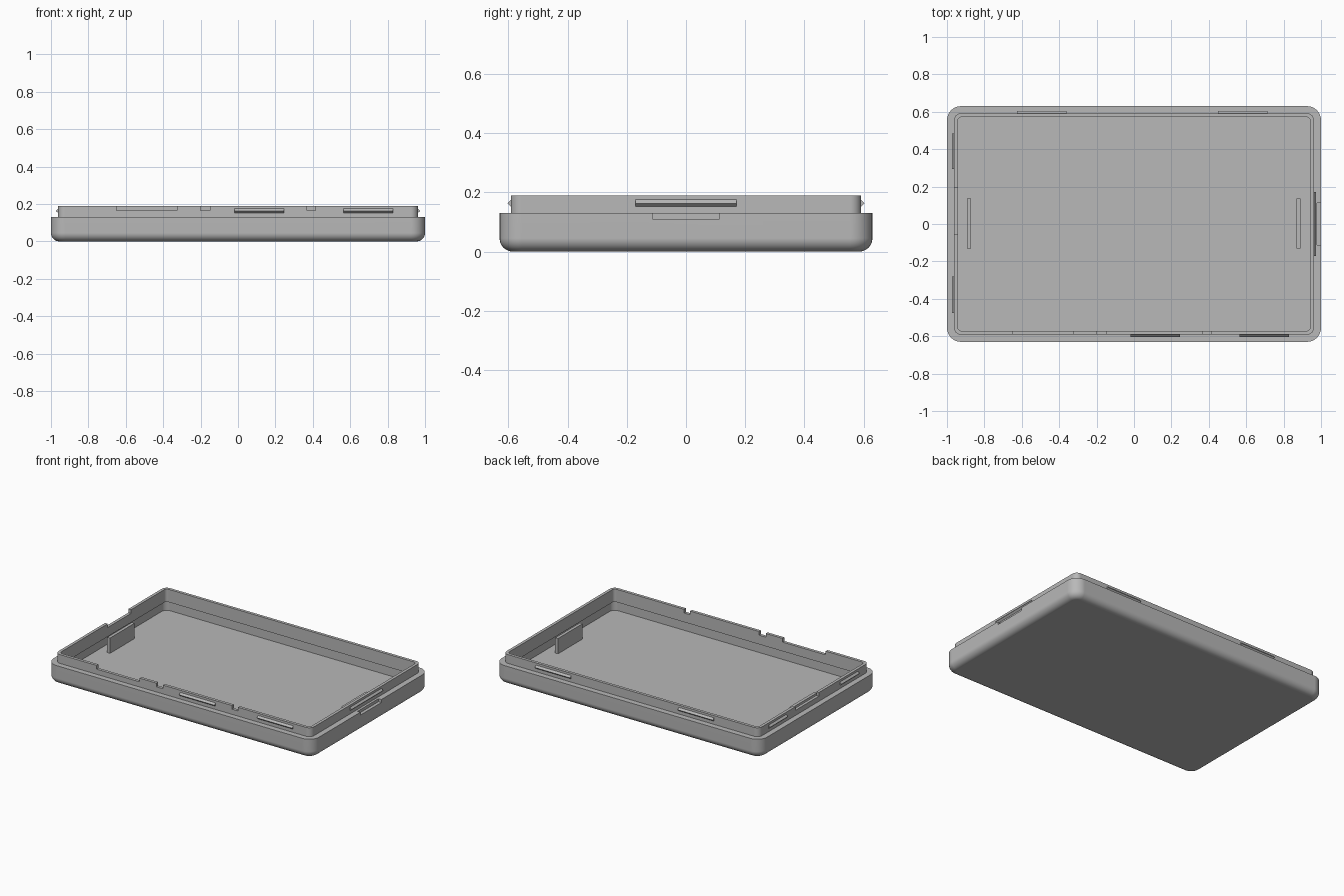
import bpy
import bmesh
import math

cube = bpy.data.objects.get("Cube")
if cube:
    bpy.data.objects.remove(cube, do_unlink=True)

grey = bpy.data.materials.new("plain_grey")
grey.use_nodes = True
grey.diffuse_color = (0.48, 0.48, 0.48, 1)
grey.node_tree.nodes["Principled BSDF"].inputs["Base Color"].default_value = (0.48, 0.48, 0.48, 1)

HX, HY = 1.0, 0.63        # outer half sizes
WALL, LIP = 0.038, 0.02   # wall and lip thickness
RIM, TOP, FLOOR = 0.13, 0.19, 0.036
CORNER, FILLET = 0.075, 0.045


def make_object(name, bm):
    bmesh.ops.recalc_face_normals(bm, faces=bm.faces)
    mesh = bpy.data.meshes.new(name)
    bm.to_mesh(mesh)
    bm.free()
    mesh.materials.append(grey)
    obj = bpy.data.objects.new(name, mesh)
    bpy.context.collection.objects.link(obj)
    return obj


def ring(bm, inset, z, steps=8):
    """Rounded rectangle, inset from the outer edge."""
    r = max(CORNER - inset, 0.02)
    verts = []
    for q, (sx, sy) in enumerate([(1, 1), (-1, 1), (-1, -1), (1, -1)]):
        cx, cy = sx * (HX - inset - r), sy * (HY - inset - r)
        for i in range(steps + 1):
            a = math.pi / 2 * (q + i / steps)
            verts.append(bm.verts.new((cx + r * math.cos(a), cy + r * math.sin(a), z)))
    return verts


def loft(name, profile, closed):
    """Skin (inset, z) rings; closed joins last to first, otherwise both ends are capped."""
    bm = bmesh.new()
    rings = [ring(bm, *p) for p in profile]
    pairs = list(zip(rings, rings[1:]))
    if closed:
        pairs.append((rings[-1], rings[0]))
    else:
        bm.faces.new(rings[0])
        bm.faces.new(rings[-1])
    for a, b in pairs:
        for i in range(len(a)):
            j = (i + 1) % len(a)
            bm.faces.new((a[i], a[j], b[j], b[i]))
    return make_object(name, bm)


def box(name, x, y, z):
    bm = bmesh.new()
    bmesh.ops.create_cube(bm, size=1)
    for v in bm.verts:
        for k, (lo, hi) in enumerate((x, y, z)):
            v.co[k] = lo if v.co[k] < 0 else hi
    return make_object(name, bm)


def cut(obj, *spans):
    cutter = box("cutter", *spans)
    cutter.hide_render = True
    mod = obj.modifiers.new("cut", "BOOLEAN")
    mod.operation, mod.solver, mod.object = "DIFFERENCE", "EXACT", cutter
    bpy.context.view_layer.objects.active = obj
    bpy.ops.object.modifier_apply(modifier=mod.name)
    bpy.data.objects.remove(cutter, do_unlink=True)


def smooth(obj):
    bpy.ops.object.select_all(action="DESELECT")
    obj.select_set(True)
    bpy.context.view_layer.objects.active = obj
    bpy.ops.object.shade_smooth_by_angle(angle=math.radians(30))
    mod = obj.modifiers.new("flat_normals", "WEIGHTED_NORMAL")
    mod.keep_sharp = True


# Tray with rounded bottom edge
profile = []
for i in range(9):
    a = math.pi / 2 * i / 8
    profile.append((FILLET * (1 - math.sin(a)), FILLET * (1 - math.cos(a))))
profile += [(0, RIM), (WALL, RIM), (WALL, FLOOR)]
tray = loft("tray", profile, closed=False)
# Pry slot in the +x rim
cut(tray, (HX - 0.022, HX + 0.1), (-0.113, 0.113), (0.11, RIM + 0.1))
smooth(tray)

# Thin lip set inside the tray wall
lip_bottom = 0.103
lip = loft("lip", [(WALL, lip_bottom), (WALL, TOP), (WALL + LIP, TOP), (WALL + LIP, lip_bottom)], closed=True)
notch = (0.165, TOP + 0.1)
for x in [(-0.65, -0.325), (-0.2, -0.15), (0.37, 0.415)]:
    cut(lip, x, (-0.7, -0.5), notch)
cut(lip, (-1.1, -0.9), (-0.055, 0.195), notch)
smooth(lip)


# Wedge-shaped snap ridges around the lip
def ridge(name, axis, side, lo, hi):
    base = side * ((HX, HY)[axis] - WALL)
    section = [(-0.005, 0.152), (0, 0.152), (0.012, 0.163), (0, 0.175), (-0.005, 0.175)]
    bm = bmesh.new()
    ends = []
    for t in (lo, hi):
        end = []
        for out, z in section:
            co = [t, t, z]
            co[axis] = base + side * out
            end.append(bm.verts.new(co))
        ends.append(end)
        bm.faces.new(end)
    a, b = ends
    for i in range(len(a)):
        j = (i + 1) % len(a)
        bm.faces.new((a[i], a[j], b[j], b[i]))
    make_object(name, bm)


ridge("front_ridge_a", 1, -1, -0.02, 0.245)
ridge("front_ridge_b", 1, -1, 0.565, 0.83)
ridge("back_ridge_a", 1, 1, -0.625, -0.36)
ridge("back_ridge_b", 1, 1, 0.45, 0.715)
ridge("right_ridge_a", 0, -1, 0.295, 0.485)
ridge("right_ridge_b", 0, -1, -0.475, -0.28)
ridge("left_ridge", 0, 1, -0.17, 0.17)

# Upright retaining ribs on the floor
for name, x in (("right_rib", -0.883), ("left_rib", 0.879)):
    box(name, (x - 0.0105, x + 0.0105), (-0.13, 0.135), (FLOOR - 0.005, 0.14))
